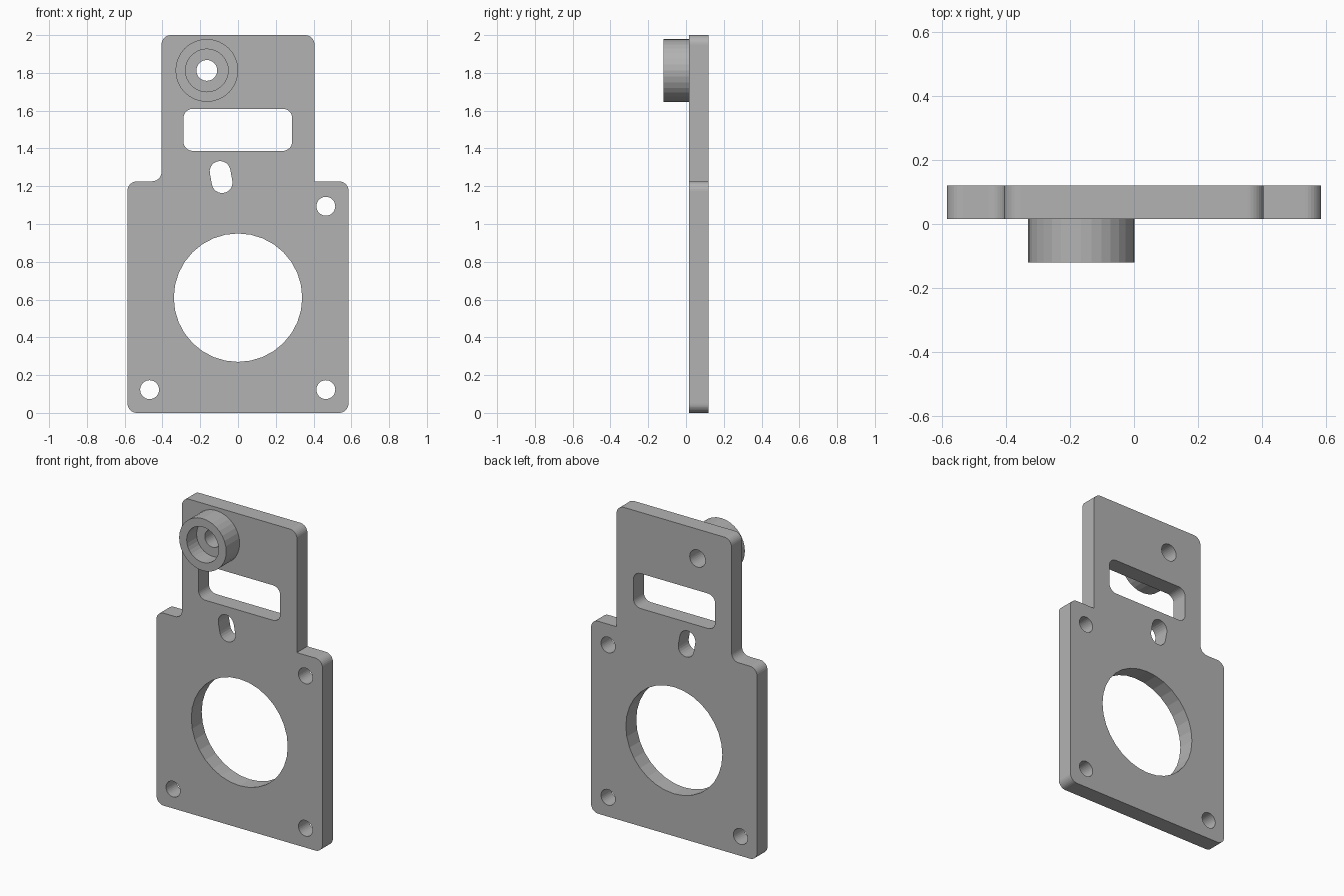
import bpy, bmesh, math
from mathutils import Matrix, Vector

cube = bpy.data.objects.get("Cube")
if cube:
    bpy.data.objects.remove(cube)

grey = bpy.data.materials.new("plain grey")
grey.use_nodes = True
COLOUR = (0.45, 0.45, 0.45, 1)
grey.diffuse_color = COLOUR
grey.node_tree.nodes["Principled BSDF"].inputs["Base Color"].default_value = COLOUR

FRONT, BACK = 0.015, 0.12
BOSS = (-0.165, 1.813)


def arc(cx, cz, r, start, end, steps):
    return [(cx + r * math.cos(math.radians(start + (end - start) * i / steps)),
             cz + r * math.sin(math.radians(start + (end - start) * i / steps)))
            for i in range(steps + 1)]


def circle(cx, cz, r, steps=32):
    return arc(cx, cz, r, 0, 360, steps)[:-1]


def rounded_rect(x0, x1, z0, z1, r):
    return (arc(x1 - r, z1 - r, r, 0, 90, 8) + arc(x0 + r, z1 - r, r, 90, 180, 8)
            + arc(x0 + r, z0 + r, r, 180, 270, 8) + arc(x1 - r, z0 + r, r, 270, 360, 8))


def finish(name, bm):
    bmesh.ops.recalc_face_normals(bm, faces=bm.faces)
    mesh = bpy.data.meshes.new(name)
    bm.to_mesh(mesh)
    bm.free()
    mesh.materials.append(grey)
    obj = bpy.data.objects.new(name, mesh)
    bpy.context.collection.objects.link(obj)
    return obj


# Stepped plate outline, with a fillet in the left-hand notch only
W, N, SHOULDER, R = 0.585, 0.405, 1.226, 0.05
outline = (arc(W - R, R, R, 270, 360, 8)
           + arc(W - R, SHOULDER - R, R, 0, 90, 8)
           + [(N, SHOULDER)]
           + arc(N - R, 2 - R, R, 0, 90, 8)
           + arc(-N + R, 2 - R, R, 90, 180, 8)
           + arc(-N - R, SHOULDER + R, R, 0, -90, 8)
           + arc(-W + R, SHOULDER - R, R, 90, 180, 8)
           + arc(-W + R, R, R, 180, 270, 8))

# Openings: shaft hole, screw holes, window, tilted slot, boss hole
screws = [(-0.468, 0.123), (0.465, 0.123), (0.465, 1.094)]
slot = arc(-0.095, 1.278, 0.055, 8, 188, 12) + arc(-0.084, 1.219, 0.055, 188, 368, 12)
openings = [circle(0, 0.61, 0.34), rounded_rect(-0.289, 0.287, 1.387, 1.61, 0.05),
            slot, circle(*BOSS, 0.055)] + [circle(x, z, 0.05) for x, z in screws]

bm = bmesh.new()
for loop in [outline] + openings:
    verts = [bm.verts.new((x, FRONT, z)) for x, z in loop]
    for a, b in zip(verts, verts[1:] + verts[:1]):
        bm.edges.new((a, b))
bmesh.ops.triangle_fill(bm, edges=bm.edges[:], use_beauty=True, normal=(0, -1, 0))
extruded = bmesh.ops.extrude_face_region(bm, geom=bm.faces[:], use_keep_orig=True)
moved = [g for g in extruded["geom"] if isinstance(g, bmesh.types.BMVert)]
bmesh.ops.translate(bm, verts=moved, vec=(0, BACK - FRONT, 0))
finish("mounting_plate", bm)

# Counterbored round boss, turned from a profile of (radius, y)
profile = [(0.055, FRONT), (0.055, -0.02), (0.113, -0.02),
           (0.113, -0.12), (0.166, -0.12), (0.166, FRONT)]
bm = bmesh.new()
centre = Vector((BOSS[0], 0, BOSS[1]))
verts = [bm.verts.new(centre + Vector((r, y, 0))) for r, y in profile]
edges = [bm.edges.new(pair) for pair in zip(verts, verts[1:])]
bmesh.ops.spin(bm, geom=verts + edges, cent=centre, axis=(0, 1, 0),
               angle=math.tau, steps=32, use_merge=True)
bmesh.ops.remove_doubles(bm, verts=bm.verts, dist=0.0001)
finish("boss", bm)
